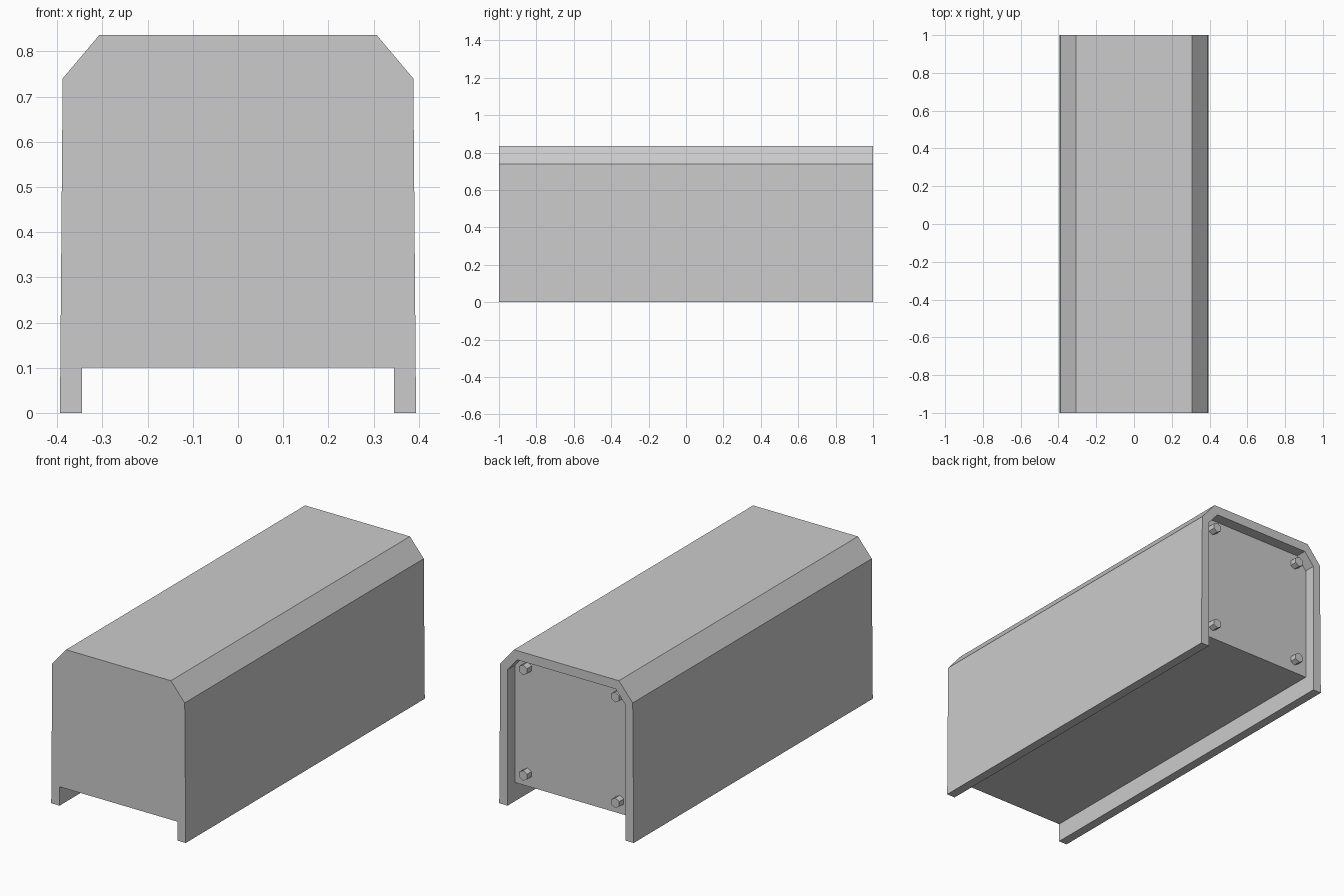
import bpy
import bmesh
import math

cube = bpy.data.objects.get("Cube")
if cube:
    bpy.data.objects.remove(cube, do_unlink=True)

# Single grey finish
grey = bpy.data.materials.new("housing_grey")
grey.use_nodes = True
colour = (0.6, 0.6, 0.6, 1)
grey.diffuse_color = colour
grey.node_tree.nodes["Principled BSDF"].inputs["Base Color"].default_value = colour


def prism(name, half_profile, y0, y1):
    """Extrude an x-mirrored (x, z) profile along y."""
    outline = half_profile + [(-x, z) for x, z in reversed(half_profile)]
    bm = bmesh.new()
    cap = bm.faces.new([bm.verts.new((x, y0, z)) for x, z in outline])
    out = bmesh.ops.extrude_face_region(bm, geom=[cap])
    verts = [v for v in out["geom"] if isinstance(v, bmesh.types.BMVert)]
    bmesh.ops.translate(bm, verts=verts, vec=(0, y1 - y0, 0))
    bmesh.ops.recalc_face_normals(bm, faces=bm.faces)
    mesh = bpy.data.meshes.new(name)
    bm.to_mesh(mesh)
    bm.free()
    mesh.materials.append(grey)
    obj = bpy.data.objects.new(name, mesh)
    bpy.context.collection.objects.link(obj)
    return obj


LEG_X, FLOOR_Z, PANEL_Y = 0.345, 0.1, 0.94

# Chamfered housing with two long skirts underneath
housing = prism("housing", [(LEG_X, FLOOR_Z), (LEG_X, 0), (0.394, 0),
                            (0.388, 0.74), (0.307, 0.836)], -1, 1)

# Recess in the back, leaving a rim around the rear panel
cutter = prism("recess_cutter", [(LEG_X, -0.1), (LEG_X, 0.72),
                                 (0.288, 0.787)], PANEL_Y, 1.1)
cutter.hide_render = True
cut = housing.modifiers.new("rear_recess", 'BOOLEAN')
cut.operation = 'DIFFERENCE'
cut.solver = 'EXACT'
cut.object = cutter
bpy.context.view_layer.objects.active = housing
bpy.ops.object.modifier_apply(modifier=cut.name)
bpy.data.objects.remove(cutter, do_unlink=True)

# Hexagonal bolt heads in the corners of the rear panel
for side, x in (("left", 0.27), ("right", -0.27)):
    for level, z in (("lower", 0.17), ("upper", 0.73)):
        bpy.ops.mesh.primitive_cylinder_add(
            vertices=6, radius=0.027, depth=0.045,
            location=(x, PANEL_Y + 0.015, z), rotation=(math.pi / 2, 0, 0))
        bolt = bpy.context.object
        bolt.name = f"{level}_{side}_bolt"
        bolt.data.materials.append(grey)
